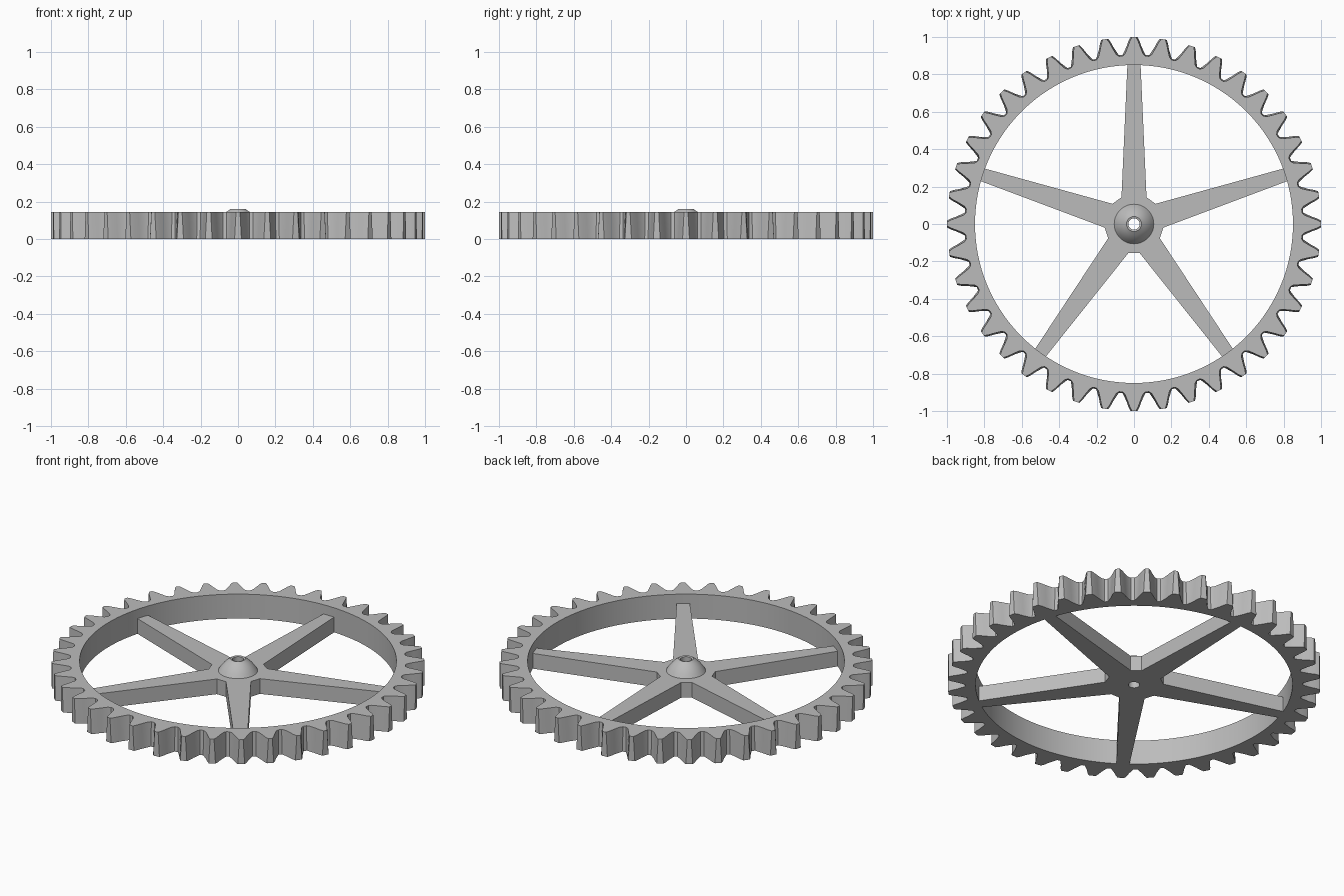
import bpy
import bmesh
from math import sin, cos, radians, pi

cube = bpy.data.objects.get("Cube")
if cube:
    bpy.data.objects.remove(cube, do_unlink=True)

TEETH, SPOKES = 40, 5
RIM_TOP, SPOKE_TOP = 0.145, 0.09

metal = bpy.data.materials.new("grey_metal")
metal.use_nodes = True
metal.diffuse_color = (0.5, 0.5, 0.5, 1)
metal.node_tree.nodes["Principled BSDF"].inputs["Base Color"].default_value = (0.5, 0.5, 0.5, 1)


def loft(name, loops, closed=True):
    """Join equal-length point loops with quads, wrapping round if closed."""
    bm = bmesh.new()
    rings = [[bm.verts.new(p) for p in loop] for loop in loops]
    pairs = list(zip(rings, rings[1:]))
    if closed:
        pairs.append((rings[-1], rings[0]))
    for a, b in pairs:
        for i in range(len(a)):
            j = (i + 1) % len(a)
            bm.faces.new((a[i], a[j], b[j], b[i]))
    bmesh.ops.recalc_face_normals(bm, faces=bm.faces)
    mesh = bpy.data.meshes.new(name)
    bm.to_mesh(mesh)
    bm.free()
    mesh.materials.append(metal)
    obj = bpy.data.objects.new(name, mesh)
    bpy.context.collection.objects.link(obj)
    bpy.ops.object.select_all(action='DESELECT')
    obj.select_set(True)
    bpy.context.view_layer.objects.active = obj
    bpy.ops.object.shade_smooth_by_angle(angle=radians(28))
    return obj


def circle(r, z, count, start=0.0):
    return [(r * cos(start + 2 * pi * i / count), r * sin(start + 2 * pi * i / count), z)
            for i in range(count)]


def gear_loop(z, widen, root):
    """Toothed outline; widen thickens each flank in degrees."""
    half = [(root, 3.9), (root + 0.012, 3.0), (0.95, 1.95), (0.98, 1.25), (1.0, 0.6)]
    tooth = [(r, -a - widen * (r > root)) for r, a in half]
    tooth += [(r, -a) for r, a in reversed(tooth)]
    points = []
    for t in range(TEETH):
        for r, a in tooth:
            ang = radians(a + 360 * t / TEETH)
            points.append((r * cos(ang), r * sin(ang), z))
    return points


def spoke_loop(z):
    """Star outline of tapered spokes around the hub."""
    points = []
    for s in range(SPOKES):
        ang = radians(90) + 2 * pi * s / SPOKES
        for along, side in ((0.143, -0.067), (0.856, -0.035), (0.856, 0.035), (0.143, 0.067)):
            points.append((along * cos(ang) - side * sin(ang),
                           along * sin(ang) + side * cos(ang), z))
    return points


# Toothed rim, with teeth slightly drafted towards the top
bottom, top = gear_loop(0, 0.45, 0.906), gear_loop(RIM_TOP, 0, 0.9)
count = len(top)
start = radians(-3.9)
loft("toothed_rim", [bottom, top, circle(0.85, RIM_TOP, count, start),
                     circle(0.85, 0, count, start)])

# Spokes and hub plate with a shaft hole
hole = radians(90 - 27)
loft("spokes", [spoke_loop(0), spoke_loop(SPOKE_TOP),
                circle(0.031, SPOKE_TOP, SPOKES * 4, hole),
                circle(0.031, 0, SPOKES * 4, hole)])

# Domed boss around the shaft hole
dome = [(0.107, SPOKE_TOP - 0.002), (0.094, 0.109), (0.079, 0.128), (0.06, 0.146),
        (0.04, 0.16), (0.03, 0.157), (0.03, SPOKE_TOP - 0.01)]
loft("hub_dome", [circle(r, z, 40) for r, z in dome], closed=False)
